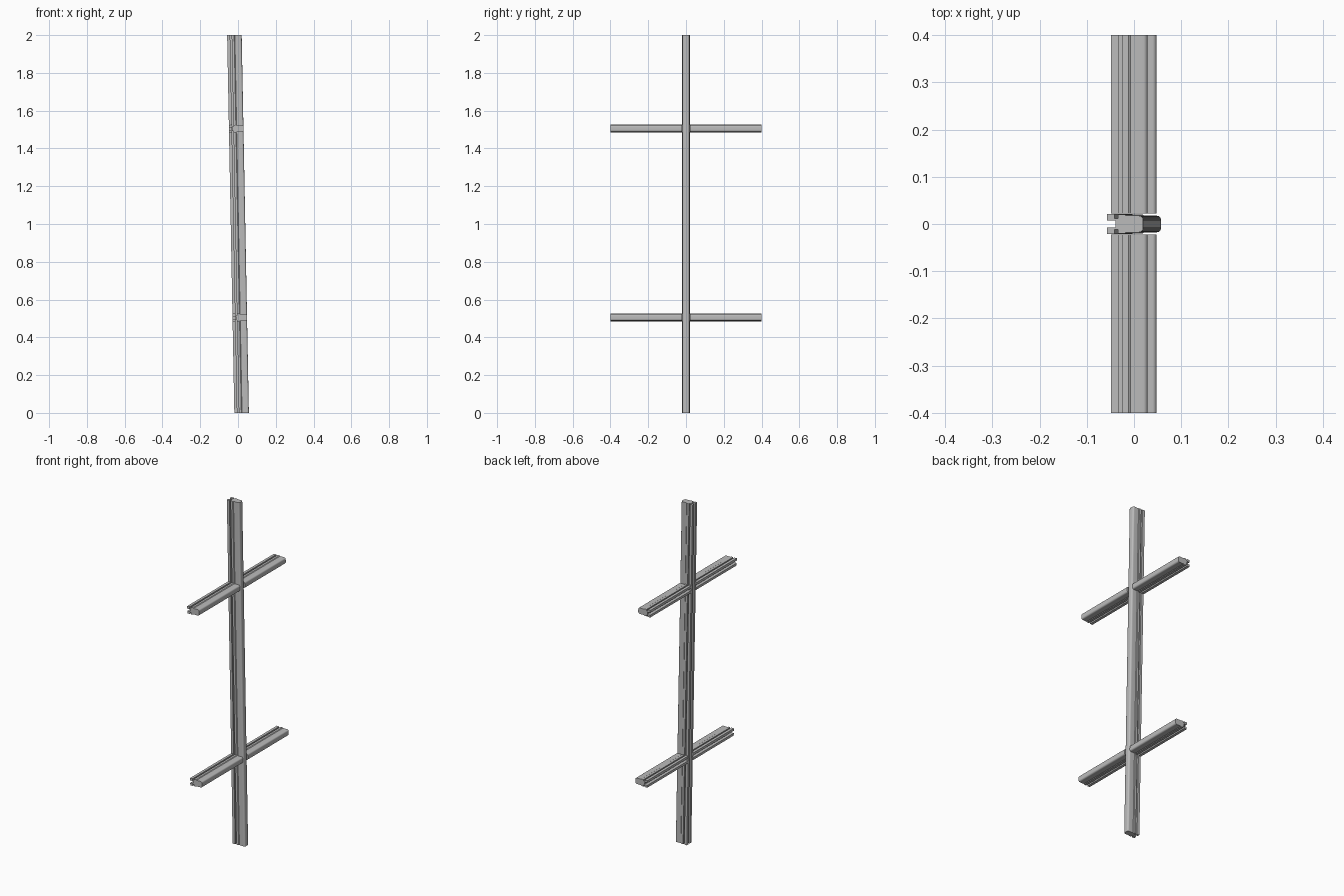
import bpy, bmesh, math
from mathutils import Vector

cube = bpy.data.objects.get("Cube")
if cube:
    bpy.data.objects.remove(cube, do_unlink=True)

# Single aluminium grey
metal = bpy.data.materials.new("light_grey_metal")
metal.use_nodes = True
GREY = (0.5, 0.5, 0.5, 1)
metal.diffuse_color = GREY
metal.node_tree.nodes["Principled BSDF"].inputs["Base Color"].default_value = GREY

WIDTH = 0.077   # depth of the section
LEAN = 0.019    # sideways lean per unit of height
HALF = 0.0175   # half thickness of the box
NOSE = 0.009    # nose corner radius


def section():
    """Bar section: slotted clamp, side groove, seat, then round-nosed box."""
    half = [(0.018, 0.007), (0, 0.007), (0, 0.021), (0.016, 0.021),
            (0.016, 0.012), (0.024, 0.012), (0.024, 0.0205),
            (0.037, 0.0205), (0.041, HALF)]
    for i in range(7):
        a = math.radians(90 - 15 * i)
        half.append((WIDTH - NOSE + NOSE * math.cos(a),
                     HALF - NOSE + NOSE * math.sin(a)))
    full = half + [(u, -v) for u, v in reversed(half)]
    return [(u - WIDTH / 2, v) for u, v in full]


def extrude_bar(name, place, travel):
    """Place the section in space and sweep it along the travel vector."""
    bm = bmesh.new()
    face = bm.faces.new([bm.verts.new(place(u, v)) for u, v in section()])
    swept = bmesh.ops.extrude_face_region(bm, geom=[face], use_keep_orig=True)
    moved = [e for e in swept["geom"] if isinstance(e, bmesh.types.BMVert)]
    bmesh.ops.translate(bm, verts=moved, vec=Vector(travel))
    bmesh.ops.recalc_face_normals(bm, faces=bm.faces)
    mesh = bpy.data.meshes.new(name)
    bm.to_mesh(mesh)
    bm.free()
    mesh.materials.append(metal)
    obj = bpy.data.objects.new(name, mesh)
    bpy.context.collection.objects.link(obj)
    bpy.ops.object.select_all(action="DESELECT")
    obj.select_set(True)
    bpy.context.view_layer.objects.active = obj
    bpy.ops.object.shade_smooth_by_angle(angle=math.radians(25))
    return obj


# Leaning upright with level ends
extrude_bar("upright", lambda u, v: (u + LEAN, v, 0), (-2 * LEAN, 0, 2))

# Crossbar halves, square to the leaning upright
for level, height in (("lower", 0.505), ("upper", 1.505)):
    centre = LEAN * (1 - height)
    for end, side in (("front", -1), ("back", 1)):
        extrude_bar(f"{level}_{end}_crossbar",
                    lambda u, v: (centre + u - LEAN * v, side * 0.022,
                                  height + v + LEAN * u),
                    (0, side * 0.378, 0))
